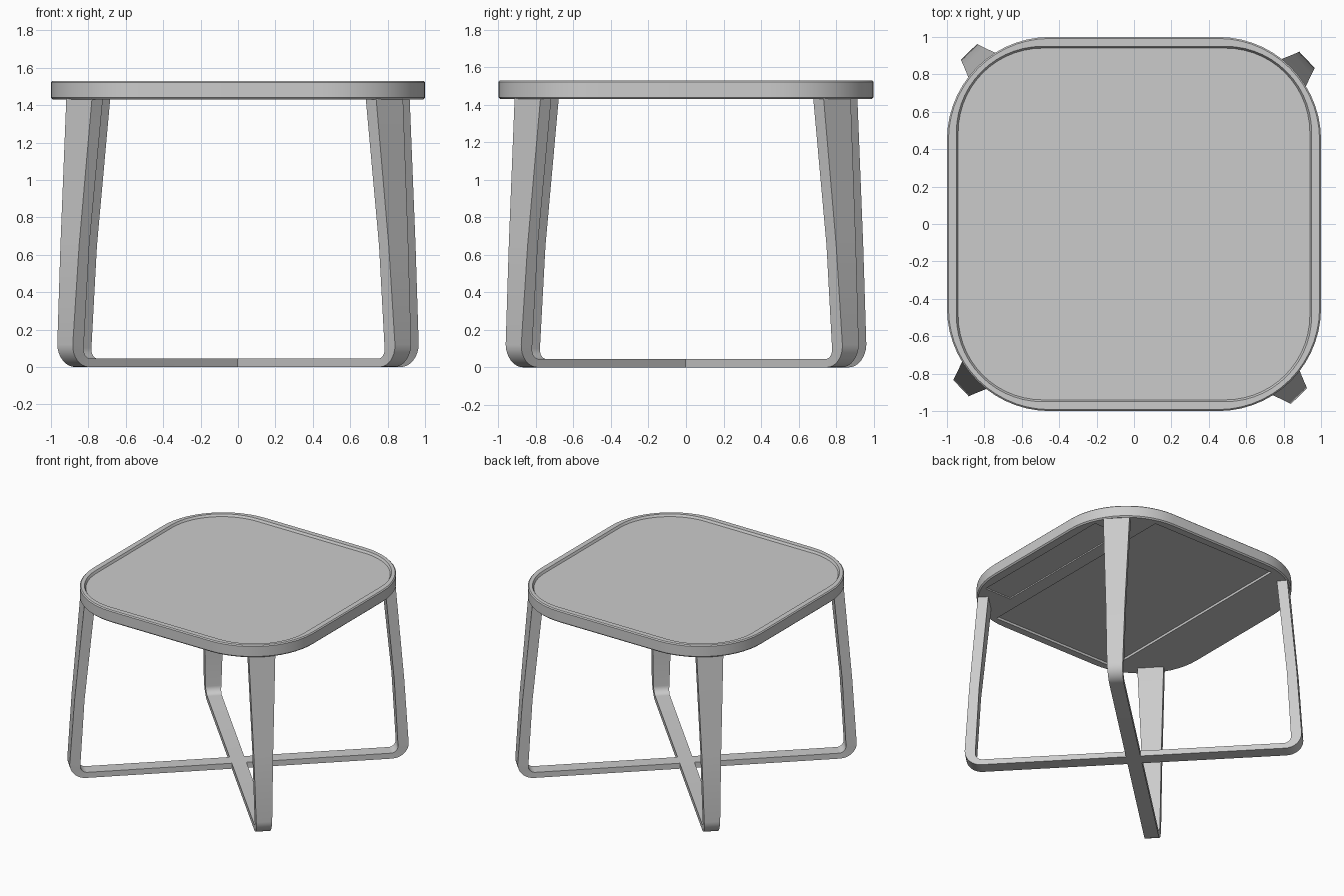
import bpy
import bmesh
import math
from mathutils import Matrix, Vector

default_cube = bpy.data.objects.get("Cube")
if default_cube:
    bpy.data.objects.remove(default_cube, do_unlink=True)

# One grey finish for the whole table
grey = bpy.data.materials.new("warm_grey_finish")
grey.use_nodes = True
colour = (0.6, 0.6, 0.6, 1)
grey.diffuse_color = colour
grey.node_tree.nodes["Principled BSDF"].inputs["Base Color"].default_value = colour


def loft(name, rings):
    """Skin a row of equal-sized closed rings and cap both ends."""
    bm = bmesh.new()
    loops = [[bm.verts.new(p) for p in ring] for ring in rings]
    n = len(loops[0])
    for a, b in zip(loops, loops[1:]):
        for i in range(n):
            j = (i + 1) % n
            bm.faces.new((a[i], a[j], b[j], b[i]))
    bm.faces.new(loops[0][::-1])
    bm.faces.new(loops[-1])
    bmesh.ops.recalc_face_normals(bm, faces=bm.faces)
    mesh = bpy.data.meshes.new(name)
    bm.to_mesh(mesh)
    bm.free()
    mesh.materials.append(grey)
    obj = bpy.data.objects.new(name, mesh)
    bpy.context.collection.objects.link(obj)
    return obj


def select_only(obj):
    bpy.ops.object.select_all(action="DESELECT")
    obj.select_set(True)
    bpy.context.view_layer.objects.active = obj


def rounded_square(half, radius, z, steps=14):
    ring = []
    for corner in range(4):
        turn = Matrix.Rotation(corner * math.pi / 2, 3, "Z")
        for s in range(steps + 1):
            a = s / steps * math.pi / 2
            c = half - radius
            ring.append(turn @ Vector((c + radius * math.cos(a), c + radius * math.sin(a), z)))
    return ring


# Table top: slab with softened edges, raised lip and sunken tray
top = loft("table_top", [
    rounded_square(0.99, 0.54, 1.43),
    rounded_square(1.0, 0.55, 1.44),
    rounded_square(1.0, 0.55, 1.522),
    rounded_square(0.992, 0.542, 1.53),
    rounded_square(0.95, 0.46, 1.53),
    rounded_square(0.94, 0.45, 1.512),
])


# Shallow panels sunk into the underside
def sink_panel(name, x0, x1, y, depth):
    rings = [[(x0, -y, z), (x1, -y, z), (x1, y, z), (x0, y, z)]
             for z in (1.4, 1.43 + depth)]
    cutter = loft(name, rings)
    cutter.hide_render = True
    mod = top.modifiers.new(name, "BOOLEAN")
    mod.operation = "DIFFERENCE"
    mod.solver = "EXACT"
    mod.object = cutter
    select_only(top)
    bpy.ops.object.modifier_apply(modifier=mod.name)
    bpy.data.objects.remove(cutter, do_unlink=True)


sink_panel("main_panel_cutter", -0.57, 0.57, 0.93, 0.02)
sink_panel("side_panel_cutter", 0.68, 0.92, 0.64, 0.01)


# Leg frames: flat bar running down, round the foot and across the floor
def leg_frame(name, angle):
    # each section: outer point, inner point (reach, height), bar width
    half = [((1.17, 1.445), (1.09, 1.445), 0.2),
            ((1.24, 0.65), (1.165, 0.65), 0.145)]
    for s in range(9):
        a = s / 8 * math.pi / 2
        c, d = math.cos(a), math.sin(a)
        half.append(((1.15 + 0.125 * c, 0.12 - 0.12 * d),
                     (1.14 + 0.055 * c, 0.1 - 0.055 * d), 0.12 - 0.01 * d))
    full = [(1, h) for h in half] + [(-1, h) for h in reversed(half)]
    turn = Matrix.Rotation(math.radians(angle), 3, "Z")
    rings = []
    for side, (outer, inner, w) in full:
        ring = [(outer, -w), (outer, w), (inner, w), (inner, -w)]
        rings.append([turn @ Vector((side * p[0], v / 2, p[1])) for p, v in ring])
    return loft(name, rings)


frames = [leg_frame("leg_frame_a", 43.5), leg_frame("leg_frame_b", 133.8)]

for obj in [top] + frames:
    select_only(obj)
    bpy.ops.object.shade_smooth_by_angle(angle=math.radians(30))
